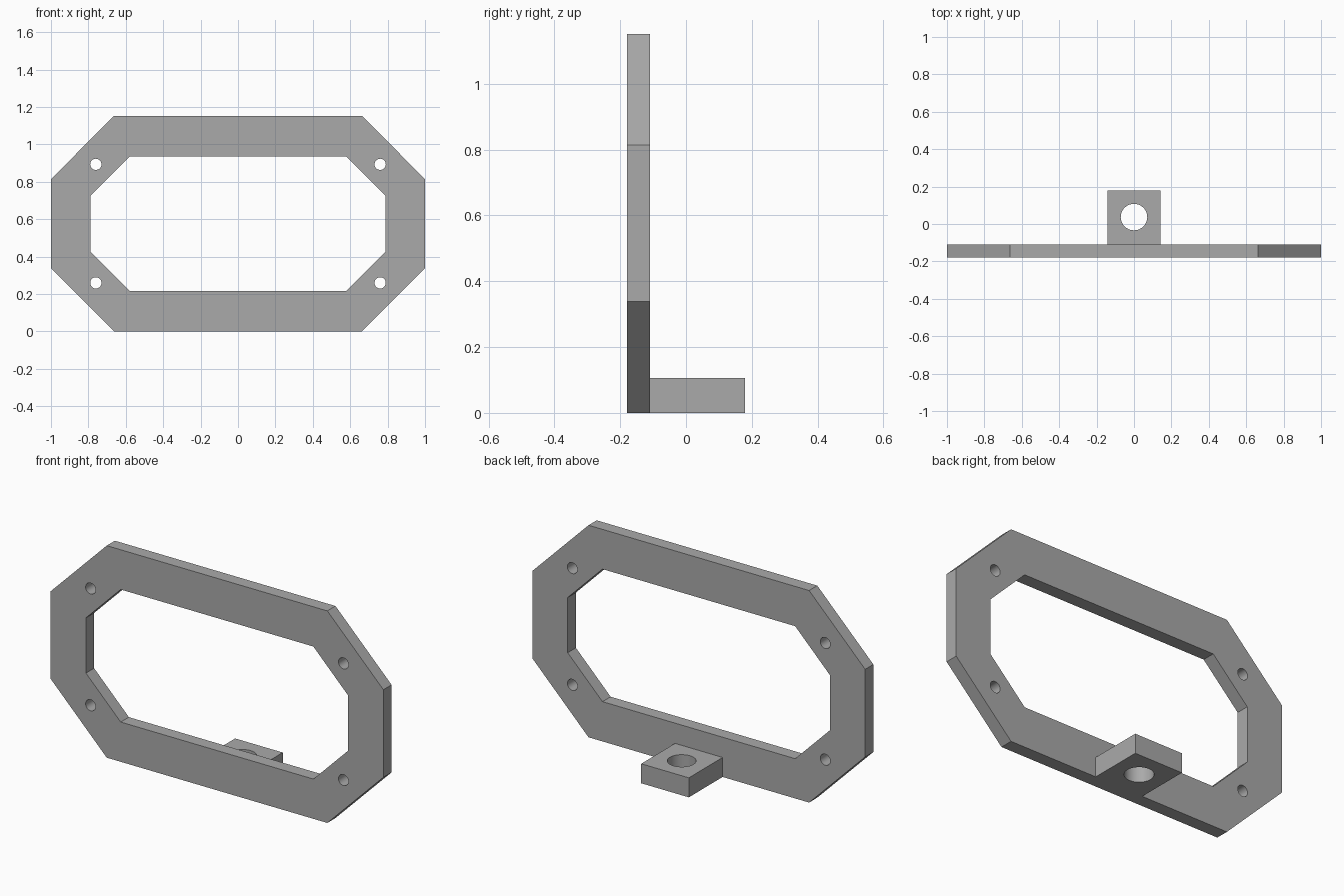
import bpy, bmesh, math
from mathutils import Matrix, Vector

cube = bpy.data.objects.get("Cube")
if cube:
    bpy.data.objects.remove(cube, do_unlink=True)

grey = bpy.data.materials.new("plain_grey")
grey.use_nodes = True
colour = (0.40, 0.40, 0.40, 1)
grey.diffuse_color = colour
grey.node_tree.nodes["Principled BSDF"].inputs["Base Color"].default_value = colour

MID_Z = 0.576            # height of the frame's centre
FRONT, BACK = -0.18, -0.11


def make_object(name, bm):
    bmesh.ops.recalc_face_normals(bm, faces=bm.faces)
    mesh = bpy.data.meshes.new(name)
    bm.to_mesh(mesh)
    bm.free()
    mesh.materials.append(grey)
    obj = bpy.data.objects.new(name, mesh)
    bpy.context.collection.objects.link(obj)
    return obj


def octagon_slab(name, half_w, half_h, flat_w, flat_h, y0, y1):
    """Rectangle with chamfered corners, extruded along y."""
    quarter = [(half_w, flat_h), (flat_w, half_h)]
    pts = quarter + [(-x, z) for x, z in reversed(quarter)]
    pts += [(-x, -z) for x, z in pts]
    bm = bmesh.new()
    face = bm.faces.new([bm.verts.new((x, y0, MID_Z + z)) for x, z in pts])
    new = bmesh.ops.extrude_face_region(bm, geom=[face])["geom"]
    verts = [v for v in new if isinstance(v, bmesh.types.BMVert)]
    bmesh.ops.translate(bm, verts=verts, vec=(0, y1 - y0, 0))
    return make_object(name, bm)


def pin(name, centre, radius, axis, length=0.4):
    bm = bmesh.new()
    turn = Vector((0, 0, 1)).rotation_difference(Vector(axis)).to_matrix().to_4x4()
    bmesh.ops.create_cone(bm, cap_ends=True, segments=32, radius1=radius, radius2=radius,
                          depth=length, matrix=Matrix.Translation(centre) @ turn)
    return make_object(name, bm)


def cut(obj, cutters):
    """Subtract the cutters, bake the result and remove them."""
    for c in cutters:
        c.hide_render = True
        mod = obj.modifiers.new("cut", 'BOOLEAN')
        mod.operation, mod.solver, mod.object = 'DIFFERENCE', 'EXACT', c
    graph = bpy.context.evaluated_depsgraph_get()
    obj.data = bpy.data.meshes.new_from_object(obj.evaluated_get(graph))
    obj.modifiers.clear()
    for c in cutters:
        bpy.data.objects.remove(c, do_unlink=True)
    bpy.ops.object.select_all(action='DESELECT')
    obj.select_set(True)
    bpy.context.view_layer.objects.active = obj
    bpy.ops.object.shade_smooth_by_angle(angle=math.radians(30))


# Upright frame with its window and four screw holes
frame = octagon_slab("frame", 1.0, MID_Z, 0.663, 0.238, FRONT, BACK)
cutters = [octagon_slab("window_cutter", 0.788, 0.36, 0.579, 0.15, FRONT - 0.1, BACK + 0.1)]
for sx in (-1, 1):
    for sz in (-1, 1):
        cutters.append(pin("screw_cutter", (0.76 * sx, -0.145, MID_Z + 0.317 * sz), 0.03, (0, 1, 0)))
cut(frame, cutters)

# Mounting tab behind the bottom rail, with a vertical hole
bm = bmesh.new()
bmesh.ops.create_cube(bm, size=1, matrix=Matrix.Translation((0, 0.035, 0.053))
                      @ Matrix.Diagonal((0.286, 0.29, 0.106, 1)))
tab = make_object("mounting_tab", bm)
cut(tab, [pin("tab_hole_cutter", (0, 0.037, 0.053), 0.071, (0, 0, 1))])
